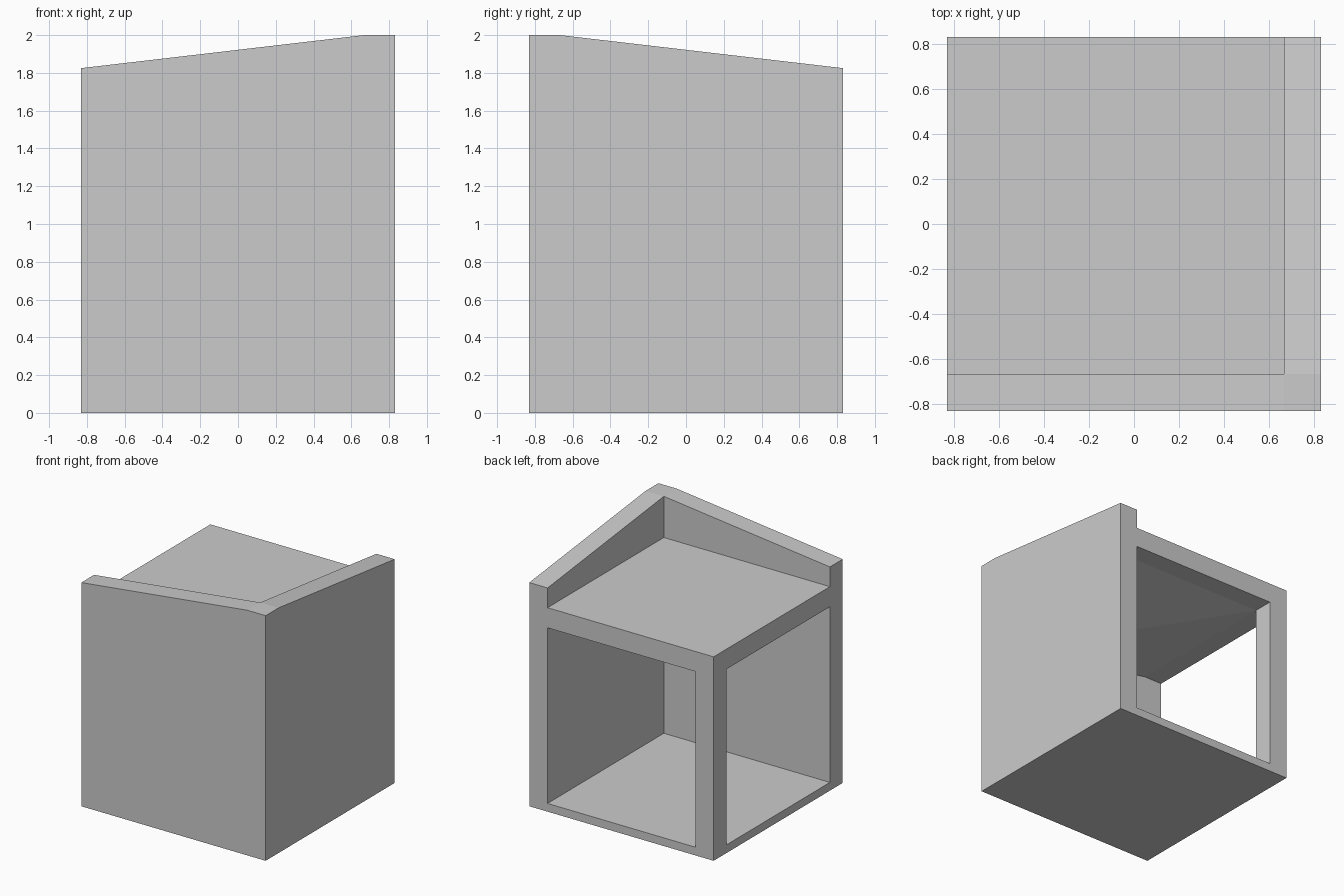
import bpy, bmesh
from mathutils import Vector

if "Cube" in bpy.data.objects:
    bpy.data.objects.remove(bpy.data.objects["Cube"])

H, I = 0.832, 0.667               # outer half-width, inner wall line
FLOOR, CEIL, ROOF = 0.067, 1.5, 1.664
LOW, TOP = 1.825, 2.0             # parapet heights
DIP = 1.25                        # lowest ceiling corner, between the walls


def make(name, verts, faces):
    mesh = bpy.data.meshes.new(name)
    mesh.from_pydata(verts, [], faces)
    bm = bmesh.new()
    bm.from_mesh(mesh)
    bmesh.ops.recalc_face_normals(bm, faces=bm.faces)
    bm.to_mesh(mesh)
    bm.free()
    ob = bpy.data.objects.new(name, mesh)
    bpy.context.collection.objects.link(ob)
    return ob


def extrude(name, profile, offset):
    off, n = Vector(offset), len(profile)
    verts = [Vector(p) for p in profile]
    verts += [v + off for v in verts]
    faces = [list(range(n)), list(range(n, 2 * n))]
    faces += [(i, (i + 1) % n, (i + 1) % n + n, i + n) for i in range(n)]
    return make(name, verts, faces)


def box(name, x0, x1, y0, y1, z0, z1):
    base = [(x0, y0, z0), (x1, y0, z0), (x1, y1, z0), (x0, y1, z0)]
    return extrude(name, base, (0, 0, z1 - z0))


# Solid walls with parapets that fall away from their shared corner
t = H - I
extrude("front_wall", [(-H, -H, 0), (H, -H, 0), (H, -H, TOP), (I, -H, TOP), (-H, -H, LOW)], (0, t, 0))
extrude("right_wall", [(I, -I, 0), (I, H, 0), (I, H, LOW), (I, -I, TOP)], (t, 0, 0))

# Floor and open-corner post
box("floor", -H, I, -I, H, 0, FLOOR)
box("corner_post", -H, -I, I, H, FLOOR, CEIL)

# Roof slab: flat lintel strips, soffit dipping towards the wall corner
make("roof_slab",
     [(-H, -I, ROOF), (-H, H, ROOF), (I, H, ROOF), (I, -I, ROOF),
      (-H, -I, CEIL), (-H, H, CEIL), (I, H, CEIL),
      (I, I, CEIL), (-I, I, CEIL), (-I, -I, CEIL), (I, -I, DIP)],
     [(0, 1, 2, 3), (4, 9, 8, 5), (5, 8, 7, 6), (9, 10, 8), (8, 10, 7),
      (4, 5, 1, 0), (5, 6, 2, 1), (0, 3, 10, 9, 4), (2, 3, 10, 7, 6)])
